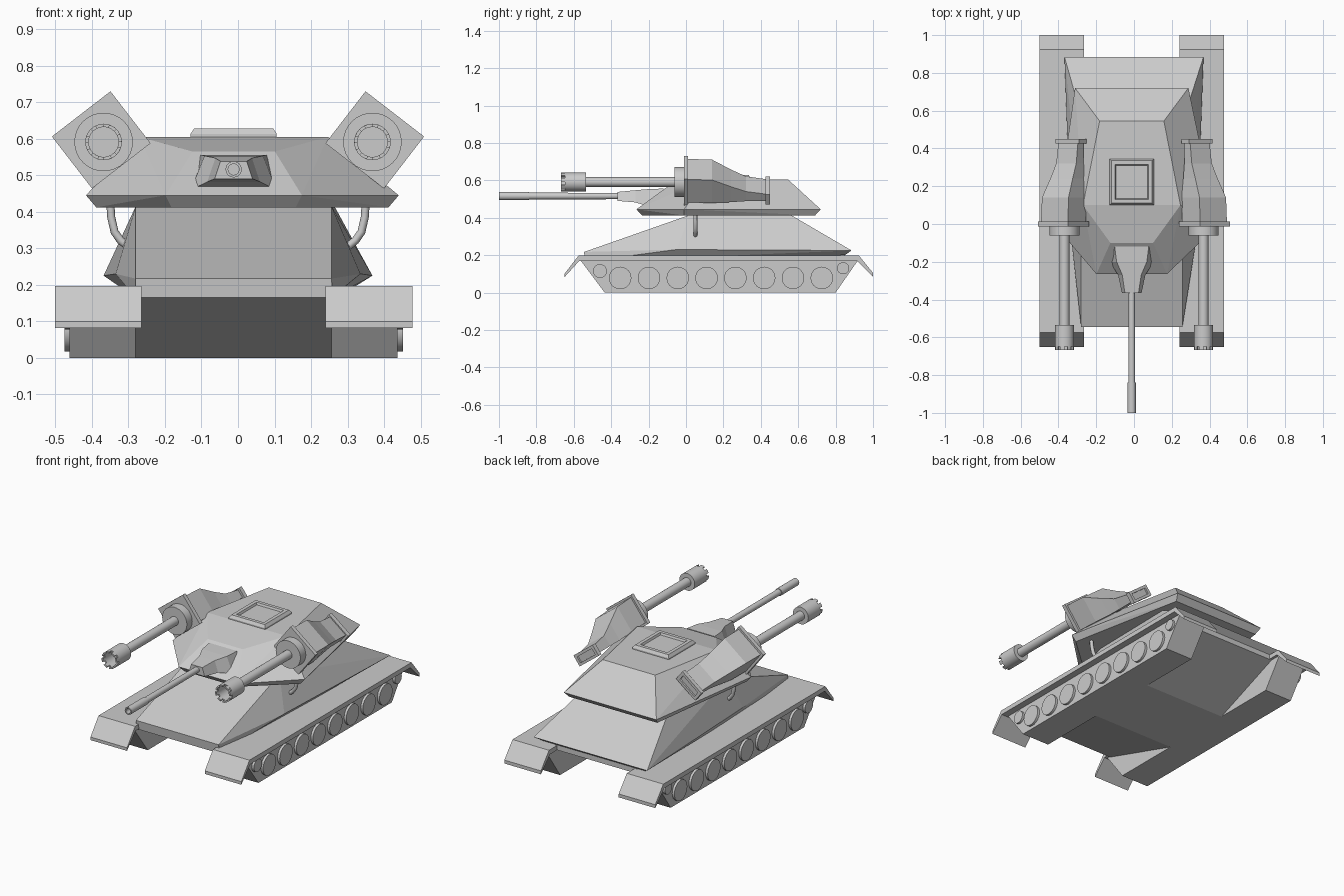
import bpy, bmesh
from math import sin, cos, pi
from mathutils import Matrix, Vector

if "Cube" in bpy.data.objects:
    bpy.data.objects.remove(bpy.data.objects["Cube"])

CX = -0.012  # centre line of the chassis and main gun


def finish(bm, name, smooth=False):
    bmesh.ops.remove_doubles(bm, verts=bm.verts, dist=1e-5)
    bmesh.ops.recalc_face_normals(bm, faces=bm.faces)
    me = bpy.data.meshes.new(name)
    bm.to_mesh(me)
    bm.free()
    ob = bpy.data.objects.new(name, me)
    bpy.context.collection.objects.link(ob)
    if smooth:
        bpy.ops.object.select_all(action='DESELECT')
        ob.select_set(True)
        bpy.context.view_layer.objects.active = ob
        bpy.ops.object.shade_smooth_by_angle(angle=0.6)
    return ob


def add_loft(bm, loops, closed=False):
    """Skin successive loops; cap the ends unless the sweep closes on itself."""
    rings = [[bm.verts.new(p) for p in lp] for lp in loops]
    n = len(rings[0])
    for a, b in zip(rings, rings[1:] + (rings[:1] if closed else [])):
        for j in range(n):
            k = (j + 1) % n
            bm.faces.new((a[j], a[k], b[k], b[j]))
    if not closed:
        bm.faces.new(rings[0])
        bm.faces.new(rings[-1])


def loft(name, loops):
    bm = bmesh.new()
    add_loft(bm, loops)
    return finish(bm, name)


def prism(name, profile, x0, x1):
    return loft(name, [[(x, y, z) for y, z in profile] for x in (x0, x1)])


def hull(name, pts):
    bm = bmesh.new()
    for p in pts:
        bm.verts.new(p)
    res = bmesh.ops.convex_hull(bm, input=bm.verts)
    inside = [v for v in res['geom_interior'] if isinstance(v, bmesh.types.BMVert)]
    bmesh.ops.delete(bm, geom=inside, context='VERTS')
    bmesh.ops.dissolve_limit(bm, angle_limit=0.02, verts=bm.verts, edges=bm.edges)
    return finish(bm, name)


def ring(profile, t, x, z):
    return [(x + r * cos(t), y, z + r * sin(t)) for y, r in profile]


def lathe(name, profile, x, z, seg=24, teeth=None):
    """Revolve a (y, radius) profile about a y-parallel axis."""
    bm = bmesh.new()
    add_loft(bm, [ring(profile, 2 * pi * i / seg, x, z) for i in range(seg)], True)
    if teeth:
        for i in range(8):
            add_loft(bm, [ring(teeth, 2 * pi * (i + f) / 8, x, z) for f in (0, .3, .6)])
    return finish(bm, name, True)


def rect(x0, x1, y0, y1, z):
    return [(x0, y0, z), (x1, y0, z), (x1, y1, z), (x0, y1, z)]


# lower hull tub with shallow raked bow and stern
prism("lower_hull", [(-.54, .165), (-.54, .21), (.85, .21), (.85, .17), (.42, 0), (-.02, 0)],
      -.28, .257)

# upper hull
pts = []
for s in (-1, 1):
    f = CX + s * .268
    pts += [(f, -.54, .165), (f, -.545, .217), (f, .02, .415), (CX / 2 + s * .27, .56, .415),
            (s * .335, -.05, .23), (s * .368, .885, .225), (s * .328, .85, .20)]
hull("upper_hull", pts)

# turret
pts = []
for s in (-1, 1):
    c = CX
    pts += [(c + s * .17, -.235, .412), (.012 + s * .40, -.01, .412), (c + s * .285, .69, .412),
            (c + s * .187, -.265, .445), (.012 + s * .428, -.01, .445), (c + s * .30, .72, .445),
            (c + s * .113, -.10, .565), (c + s * .258, .10, .605), (c + s * .17, .545, .605)]
hull("turret", pts)

# roof hatch with recessed lid
loft("hatch", [rect(-.13, .106, .10, .345, .595), rect(-.13, .106, .10, .345, .613),
               rect(-.12, .096, .11, .335, .628), rect(-.10, .076, .13, .315, .628),
               rect(-.095, .071, .135, .31, .616)])

# gun mantlet: flaring trapezoid sections
loft("mantlet", [[(CX - b, y, z0), (CX + b, y, z0), (CX + t, y, z1), (CX - t, y, z1)]
                 for y, b, t, z0, z1 in ((-.365, .052, .036, .49, .538),
                                         (-.27, .072, .05, .482, .547),
                                         (-.20, .117, .08, .46, .553),
                                         (-.12, .12, .09, .455, .556))])
# main gun
lathe("main_gun", [(-.34, 0), (-.34, .017), (-.84, .018), (-.84, .022), (-1, .022),
                   (-1, .015), (-.94, .015), (-.94, 0)], CX, .516)

for s, side in ((-1, "left"), (1, "right")):
    # track block and fender
    prism("track_" + side, [(-.57, .18), (-.435, 0), (.80, 0), (.925, .18)],
          CX + s * .268, CX + s * .449)
    prism("fender_" + side, [(-.65, .10), (-.575, .197), (.925, .197), (1, .105), (1, .085),
                             (.915, .17), (-.57, .17), (-.65, .082)],
          CX + s * .252, CX + s * .489)

    # road wheels plus small end rollers
    wheels = [(-.352 + .154 * i, .078, .06) for i in range(8)]
    wheels += [(-.46, .115, .037), (.84, .13, .032)]
    bm = bmesh.new()
    for y, z, r in wheels:
        m = Matrix.Translation((CX + s * .445, y, z)) @ Matrix.Rotation(pi / 2, 4, 'Y')
        bmesh.ops.create_cone(bm, cap_ends=True, segments=24, radius1=r, radius2=r,
                              depth=.036, matrix=m)
    finish(bm, "wheels_" + side, True)

    # gun pod: rectangles in a frame tilted about the y axis
    def section(y, a0, a1, b0, b1):
        return [(s * (.375 + .79 * a + .61 * b), y, .6 - .61 * a + .79 * b)
                for a, b in ((a0, b0), (a1, b0), (a1, b1), (a0, b1))]

    loft("pod_" + side, [section(0, -.09, .09, -.08, .076), section(.14, -.09, .088, -.085, .07),
                         section(.24, -.075, .075, -.09, .015),
                         section(.32, -.068, .066, -.09, -.025),
                         section(.44, -.065, .065, -.09, -.045)])
    loft("pod_plate_" + side, [section(y, -.1, .103, -.093, .087) for y in (-.012, .012)])
    loft("pod_rear_frame_" + side, [section(.425, -.078, .078, -.103, -.036),
                                    section(.45, -.078, .078, -.103, -.036),
                                    section(.45, -.06, .06, -.088, -.052),
                                    section(.44, -.06, .06, -.088, -.052)])

    # pod gun: drum, barrel and castellated muzzle
    gx, gz = s * .368, .591
    lathe("pod_drum_" + side, [(0, 0), (0, .08), (-.062, .08), (-.062, 0)], gx, gz, 32)
    lathe("pod_barrel_" + side, [(-.05, 0), (-.05, .026), (-.56, .026), (-.56, 0)], gx, gz)
    lathe("pod_muzzle_" + side, [(-.535, 0), (-.535, .05), (-.648, .05), (-.648, .041),
                                 (-.57, .041), (-.57, 0)], gx, gz, 32,
          teeth=[(-.645, .05), (-.667, .05), (-.667, .041), (-.645, .041)])

    # curved side handle between hull and turret
    cu = bpy.data.curves.new("handle_" + side, 'CURVE')
    cu.dimensions = '3D'
    cu.bevel_depth = .011
    cu.bevel_resolution = 2
    cu.use_fill_caps = True
    sp = cu.splines.new('POLY')
    path = [(.35, .43), (.347, .385), (.338, .345), (.322, .322), (.295, .30)]
    sp.points.add(len(path) - 1)
    for p, (x, z) in zip(sp.points, path):
        p.co = (s * x, .05, z, 1)
    bpy.context.collection.objects.link(bpy.data.objects.new("handle_" + side, cu))
